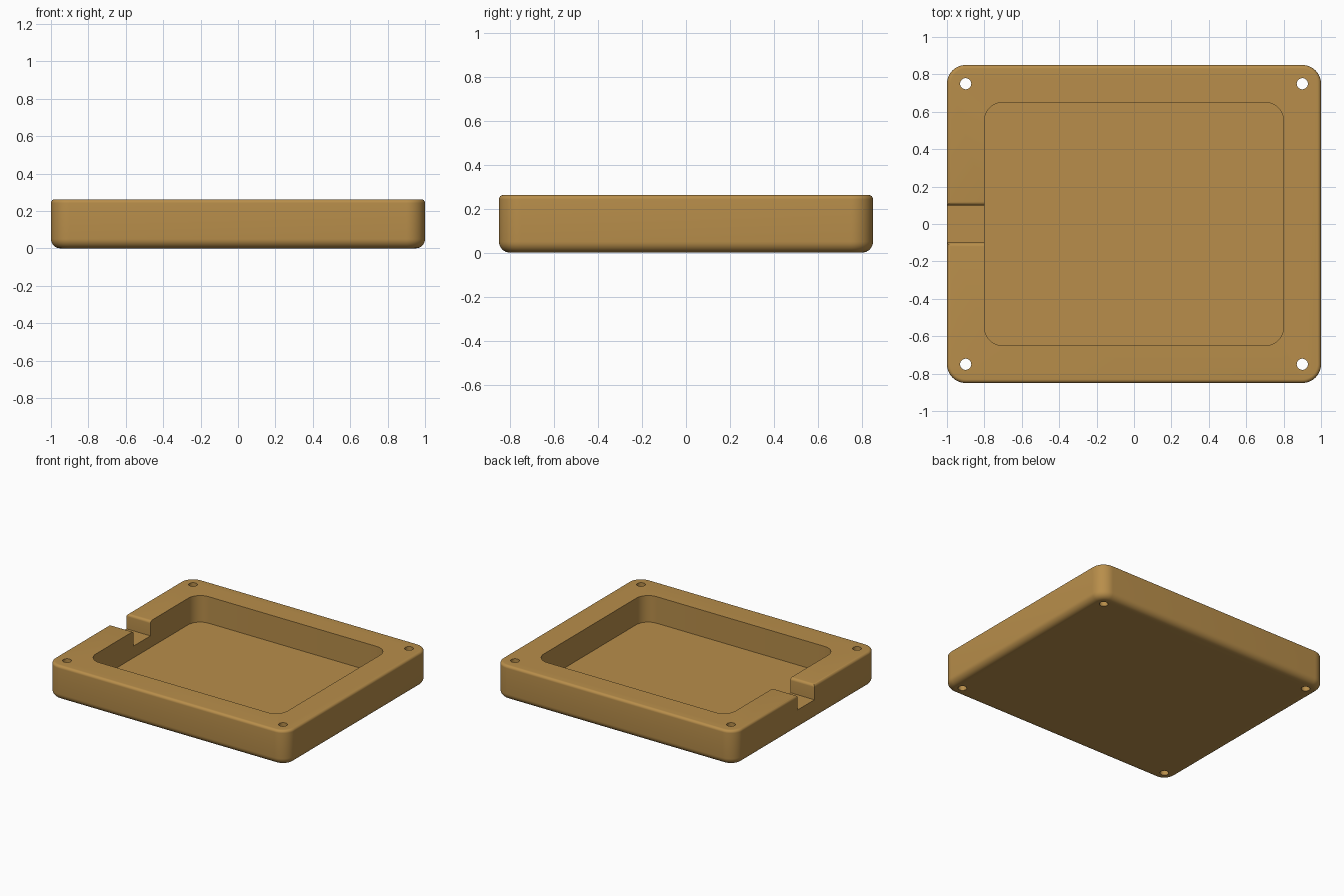
import bpy, bmesh, math

if "Cube" in bpy.data.objects:
    bpy.data.objects.remove(bpy.data.objects["Cube"])

H = 0.262          # overall height
FLOOR = 0.062      # pocket floor
SLOT = 0.15        # slot floor

mat = bpy.data.materials.new("warm_tan")
mat.diffuse_color = (0.479, 0.270, 0.069, 1)
mat.use_nodes = True
mat.node_tree.nodes["Principled BSDF"].inputs["Base Color"].default_value = mat.diffuse_color


def rounded_rect(hx, hy, r, n=12):
    """Counter-clockwise outline of a rounded rectangle."""
    pts = []
    for k, (sx, sy) in enumerate([(1, 1), (-1, 1), (-1, -1), (1, -1)]):
        for i in range(n + 1):
            a = math.pi / 2 * (k + i / n)
            pts.append((sx * (hx - r) + r * math.cos(a),
                        sy * (hy - r) + r * math.sin(a)))
    return pts


def loft(name, rings):
    """Closed solid through equally sized rings of 3D points."""
    bm = bmesh.new()
    loops = [[bm.verts.new(p) for p in ring] for ring in rings]
    n = len(loops[0])
    for a, b in zip(loops, loops[1:]):
        for i in range(n):
            j = (i + 1) % n
            bm.faces.new((a[i], a[j], b[j], b[i]))
    bm.faces.new(loops[0][::-1])
    bm.faces.new(loops[-1])
    bmesh.ops.recalc_face_normals(bm, faces=bm.faces)
    me = bpy.data.meshes.new(name)
    bm.to_mesh(me)
    bm.free()
    ob = bpy.data.objects.new(name, me)
    bpy.context.collection.objects.link(ob)
    me.materials.append(mat)
    return ob


def prism(name, outline, z0, z1):
    return loft(name, [[(x, y, z) for x, y in outline] for z in (z0, z1)])


# Outer body: vertical walls with a large bottom round and a small top round
RB, RT, N = 0.05, 0.02, 8
levels = []
for i in range(N + 1):
    a = math.pi / 2 * i / N
    levels.append((RB * (1 - math.sin(a)), RB * (1 - math.cos(a))))
for i in range(N + 1):
    a = math.pi / 2 * i / N
    levels.append((RT * (1 - math.cos(a)), H - RT + RT * math.sin(a)))
tray = loft("tray_body", [[(x, y, z) for x, y in
                           rounded_rect(1 - d, 0.85 - d, 0.1 - d)]
                          for d, z in levels])

# Pocket cutter
cutters = [prism("pocket_cutter", rounded_rect(0.8, 0.65, 0.1), FLOOR, H + 0.1)]

# Side slot cutter, flared at the top so the slot edges are rounded
half = [(0.1, SLOT)]
for i in range(7):
    a = math.pi / 2 * i / 6
    half.append((0.1 + RT * (1 - math.cos(a)), H - RT + RT * math.sin(a)))
half.append((0.1 + RT, H + 0.1))
profile = half + [(-y, z) for y, z in reversed(half)]
cutters.append(loft("slot_cutter",
                    [[(x, y, z) for y, z in profile] for x in (-1.1, -0.7)]))

# Four screw hole cutters
circle = [(0.03 * math.cos(i * math.pi / 12), 0.03 * math.sin(i * math.pi / 12))
          for i in range(24)]
for sx in (-1, 1):
    for sy in (-1, 1):
        cutters.append(prism("screw_hole_cutter",
                             [(x + 0.9 * sx, y + 0.75 * sy) for x, y in circle],
                             -0.1, H + 0.1))

# Cut everything from the body
bpy.context.view_layer.objects.active = tray
for c in cutters:
    m = tray.modifiers.new("cut", 'BOOLEAN')
    m.operation, m.solver, m.object = 'DIFFERENCE', 'EXACT', c
    bpy.ops.object.modifier_apply(modifier=m.name)
    bpy.data.objects.remove(c)

# Smooth rounds, crisp edges
bpy.ops.object.select_all(action='DESELECT')
tray.select_set(True)
bpy.ops.object.shade_smooth_by_angle(angle=math.radians(30))
